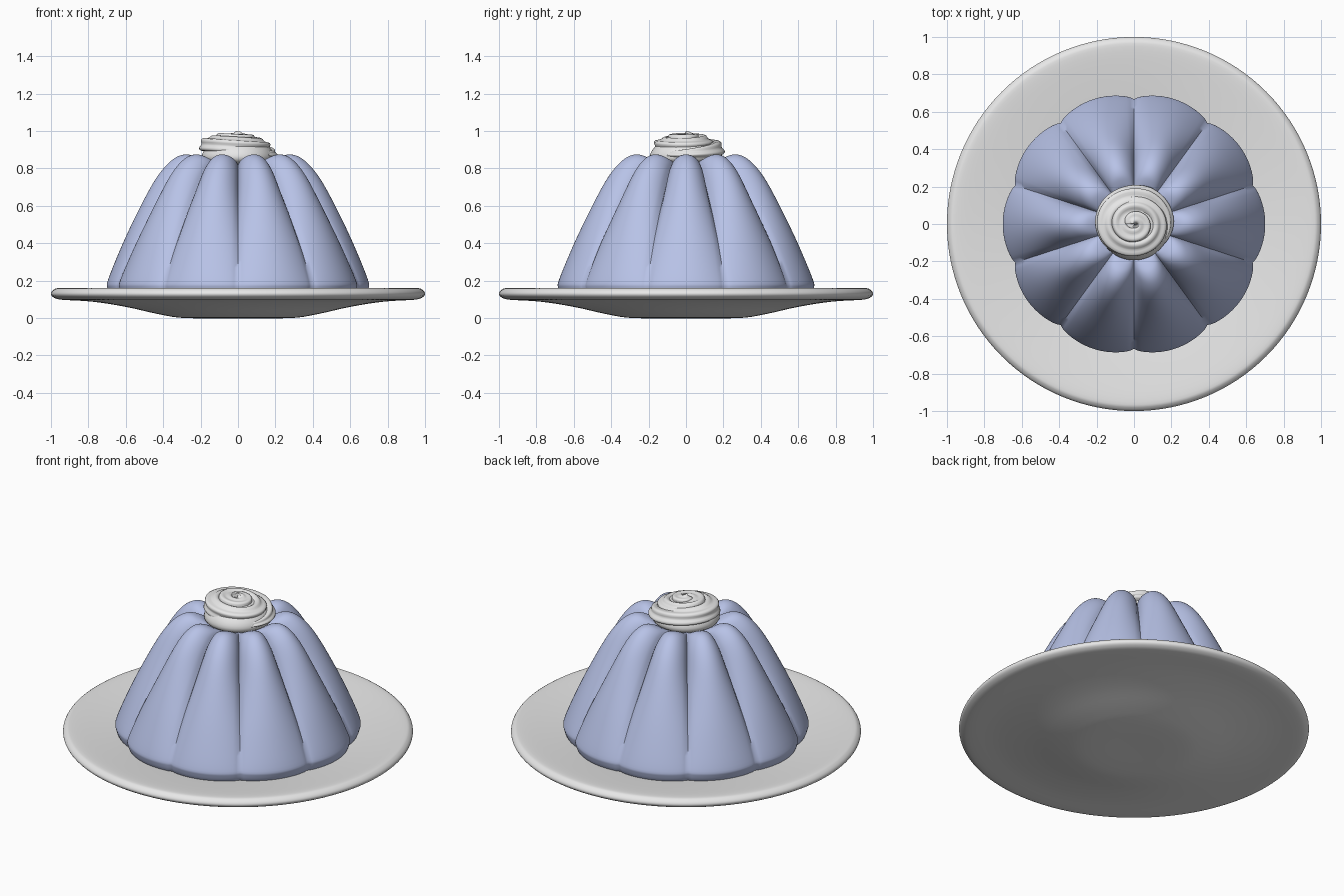
import bpy
import math
from mathutils import Vector

cube = bpy.data.objects.get("Cube")
if cube:
    bpy.data.objects.remove(cube, do_unlink=True)


def material(name, rgb):
    mat = bpy.data.materials.new(name)
    mat.use_nodes = True
    mat.diffuse_color = (*rgb, 1)
    mat.node_tree.nodes["Principled BSDF"].inputs["Base Color"].default_value = (*rgb, 1)
    return mat


def smooth_path(points, steps):
    """Catmull-Rom curve through points of any dimension."""
    pts = [points[0]] + points + [points[-1]]
    out = []
    for a, b, c, d in zip(pts, pts[1:], pts[2:], pts[3:]):
        for k in range(steps):
            t = k / steps
            out.append([0.5 * (2 * q + (r - p) * t + (2 * p - 5 * q + 4 * r - s) * t * t
                               + (3 * q - p - 3 * r + s) * t ** 3)
                        for p, q, r, s in zip(a, b, c, d)])
    return out + [list(points[-1])]


def skin(name, rings, mat, angle):
    """Bridge closed rings of points in order and cap both ends."""
    n = len(rings[0])
    faces = [(i * n + j, i * n + (j + 1) % n, (i + 1) * n + (j + 1) % n, (i + 1) * n + j)
             for i in range(len(rings) - 1) for j in range(n)]
    last = (len(rings) - 1) * n
    faces += [tuple(reversed(range(n))), tuple(range(last, last + n))]
    mesh = bpy.data.meshes.new(name)
    mesh.from_pydata([p for ring in rings for p in ring], [], faces)
    mesh.materials.append(mat)
    obj = bpy.data.objects.new(name, mesh)
    bpy.context.collection.objects.link(obj)
    bpy.ops.object.select_all(action='DESELECT')
    bpy.context.view_layer.objects.active = obj
    obj.select_set(True)
    bpy.ops.object.shade_smooth_by_angle(angle=math.radians(angle))
    return obj


def circle(n):
    return [math.tau * k / n for k in range(n)]


porcelain = material("white porcelain", (0.8, 0.8, 0.8))
cream_white = material("cream white", (0.8, 0.8, 0.8))
jelly_blue = material("pale blue jelly", (0.52, 0.59, 0.87))

# Plate: shallow dish with a rounded rim, from underside round to the top
plate_profile = [(0.02, 0.0), (0.28, 0.0), (0.42, 0.02), (0.6, 0.06), (0.78, 0.088),
                 (0.94, 0.098), (0.985, 0.11), (1.0, 0.13), (0.985, 0.152),
                 (0.95, 0.16), (0.82, 0.147), (0.62, 0.12), (0.4, 0.08), (0.02, 0.06)]
plate_rings = [[(r * math.cos(a), r * math.sin(a), z) for a in circle(128)]
               for r, z in smooth_path(plate_profile, 4)]
skin("plate", plate_rings, porcelain, 60)

# Jelly: ten lobes; each row is lobe radius, lobe height, groove radius, groove height
jelly_profile = [(0.6, 0.08, 0.58, 0.08), (0.67, 0.11, 0.64, 0.11), (0.698, 0.16, 0.665, 0.16),
                 (0.693, 0.21, 0.655, 0.21), (0.62, 0.39, 0.57, 0.38), (0.54, 0.56, 0.47, 0.54),
                 (0.455, 0.72, 0.365, 0.68), (0.39, 0.81, 0.3, 0.765), (0.33, 0.86, 0.255, 0.8),
                 (0.275, 0.875, 0.225, 0.815), (0.22, 0.86, 0.19, 0.82), (0.15, 0.825, 0.14, 0.82),
                 (0.02, 0.82, 0.02, 0.82)]
jelly_rings = []
for lobe_r, lobe_z, groove_r, groove_z in smooth_path(jelly_profile, 5):
    ring = []
    for a in circle(200):
        bulge = abs(math.cos(5 * a)) ** 0.65
        r = groove_r + (lobe_r - groove_r) * bulge
        z = groove_z + (lobe_z - groove_z) * bulge
        ring.append((r * math.cos(a), r * math.sin(a), z))
    jelly_rings.append(ring)
skin("jelly", jelly_rings, jelly_blue, 60)

# Whipped cream: a ridged rope piped in a shrinking spiral
cream_rings = []
steps, turns, ridges = 220, 2.6, 6
for i in range(steps + 1):
    t = i / steps
    a = -0.6 + t * turns * math.tau
    sweep = 0.172 * (1 - t) ** 0.8
    lift = 0.885 + 0.075 * t ** 0.8
    out = Vector((math.cos(a), math.sin(a), 0))
    centre = Vector((1.02 * sweep * out.x, 0.9 * sweep * out.y, lift - 0.1 * sweep * out.x))
    size = 0.066 * min(1, 0.35 + 6 * t) * (1 - 0.3 * t)
    ring = []
    for b in circle(36):
        r = size * (1 + 0.13 * math.cos(ridges * b + 9 * t))
        ring.append(centre + out * (r * math.cos(b)) + Vector((0, 0, 0.8 * r * math.sin(b))))
    cream_rings.append(ring)
skin("whipped_cream", cream_rings, cream_white, 70)

# Solid heart of the cream below the rope
core_profile = [(0.02, 0.8), (0.17, 0.83), (0.19, 0.88), (0.13, 0.945), (0.02, 0.97)]
core_rings = [[(r * math.cos(a), r * math.sin(a), z) for a in circle(48)]
              for r, z in smooth_path(core_profile, 4)]
skin("cream_core", core_rings, cream_white, 60)
